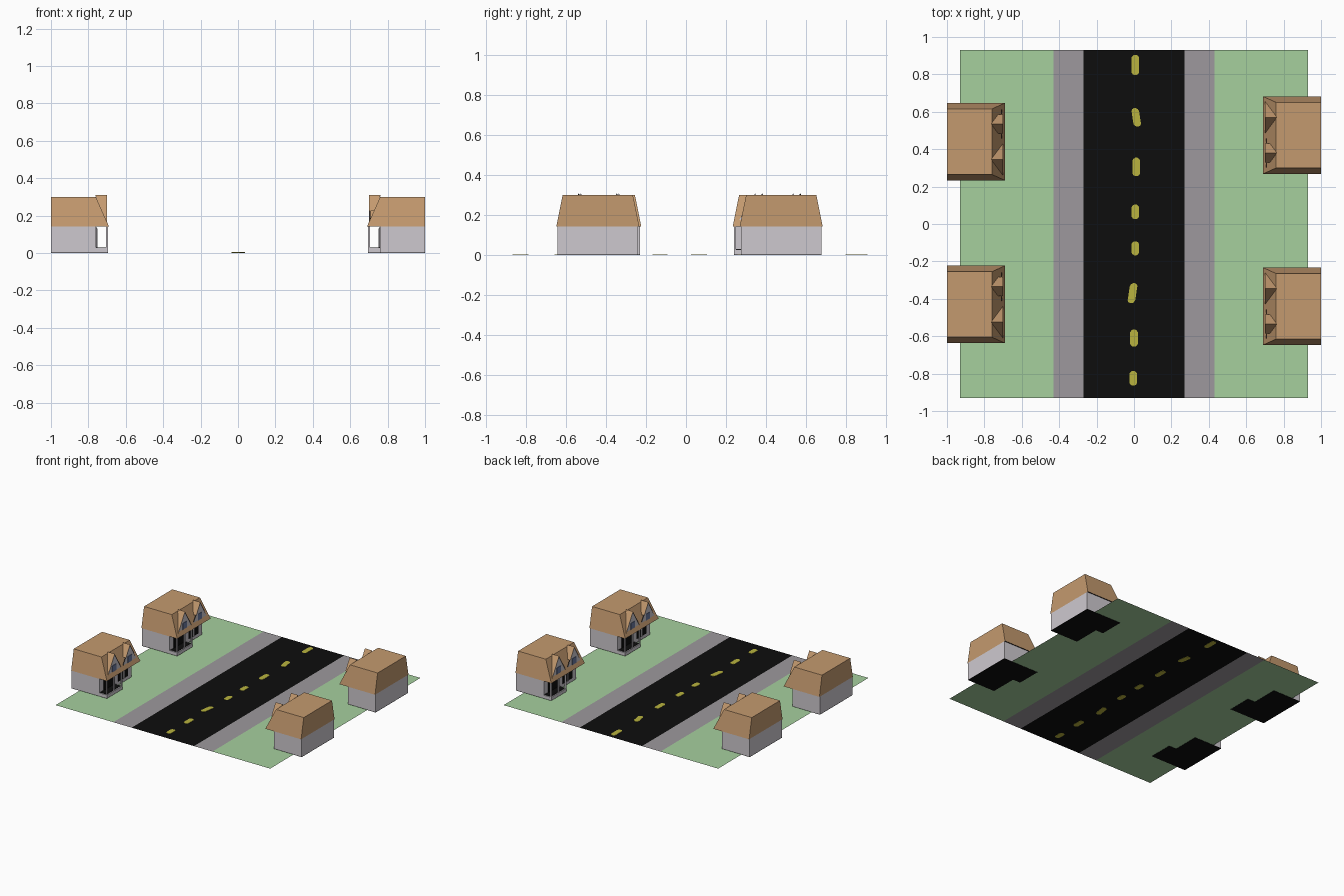
import bpy, math
from mathutils import Matrix

if "Cube" in bpy.data.objects:
    bpy.data.objects.remove(bpy.data.objects["Cube"])


def material(name, rgb):
    m = bpy.data.materials.new(name)
    lin = [((c / 255 + 0.055) / 1.055) ** 2.4 if c > 10 else c / 255 / 12.92 for c in rgb]
    m.diffuse_color = (*lin, 1)
    m.use_nodes = True
    m.node_tree.nodes["Principled BSDF"].inputs["Base Color"].default_value = m.diffuse_color
    return m


GREEN = material("grass green", (166, 208, 158))
PAVE = material("pavement grey", (157, 153, 157))
BLACK = material("black", (13, 13, 13))
YELLOW = material("line yellow", (186, 180, 62))
BROWN = material("roof brown", (196, 154, 111))
WALL = material("wall grey", (206, 201, 207))
BLUE = material("window blue", (108, 122, 160))


def mesh(name, verts, faces, *mats):
    me = bpy.data.meshes.new(name)
    me.from_pydata(verts, [], faces)
    for m in mats:
        me.materials.append(m)
    me.update()
    return me


def place(name, me, matrix=Matrix()):
    ob = bpy.data.objects.new(name, me)
    ob.matrix_world = matrix
    bpy.context.collection.objects.link(ob)
    return ob


HEX = [(3, 2, 1, 0), (4, 5, 6, 7), (0, 1, 5, 4), (1, 2, 6, 5), (2, 3, 7, 6), (3, 0, 4, 7)]


def frustum(name, lo, hi, z0, z1, *mats):
    """Solid between two rectangles (x0, x1, y0, y1)."""
    v = [(x, y, z) for (x0, x1, y0, y1), z in ((lo, z0), (hi, z1))
         for x, y in ((x0, y0), (x1, y0), (x1, y1), (x0, y1))]
    return mesh(name, v, HEX, *mats)


def box(name, x0, x1, y0, y1, z0, z1, *mats):
    r = (x0, x1, y0, y1)
    return frustum(name, r, r, z0, z1, *mats)


# Ground strips
def strip(name, x0, x1, mat):
    z, e = 0.002, 0.93
    place(name, mesh(name, [(x0, -e, z), (x1, -e, z), (x1, e, z), (x0, e, z)], [(0, 1, 2, 3)], mat))


strip("road", -0.27, 0.27, BLACK)
for side, s in (("left", -1), ("right", 1)):
    strip(side + "_sidewalk", *sorted((0.27 * s, 0.43 * s)), PAVE)
    strip(side + "_lawn", *sorted((0.43 * s, 0.93 * s)), GREEN)

# Painted centre line dashes: (x, y, half length, lean)
N = 12
for x, y, h, lean in [(0.007, 0.85, 0.055, 0), (0.012, 0.57, 0.05, 0.15), (0.012, 0.305, 0.05, 0),
                      (0.007, 0.065, 0.04, 0), (0.007, -0.13, 0.038, 0), (-0.008, -0.37, 0.054, -0.15),
                      (0, -0.61, 0.047, 0), (-0.004, -0.825, 0.04, 0)]:
    r, pts = 0.021, []
    for i in range(N):
        a = 2 * math.pi * (i + 0.5) / N
        dy = r * math.sin(a) + math.copysign(h - r, math.sin(a))
        pts.append((x + r * math.cos(a) + lean * -dy, y + dy))
    v = [(px, py, z) for z in (0.0005, 0.004) for px, py in pts]
    f = [tuple(range(N))[::-1], tuple(range(N, 2 * N))]
    f += [(i, (i + 1) % N, N + (i + 1) % N, N + i) for i in range(N)]
    place("road_dash", mesh("road_dash", v, f, YELLOW))

# House parts, modelled facing +x with the porch at the -y end
XB, XF, XP, W = -1.0, -0.76, -0.695, 0.2
parts = [
    box("main_floor", XB, XF, -W, W, 0, 0.003, BLACK),
    box("porch_floor", XF, XP, -W, -0.01, 0, 0.003, BLACK),
    box("walls", XB, XF, -W, W, 0.003, 0.142, WALL),
    box("porch_step", XF, XP, -W, -0.01, 0.003, 0.028, WALL),
    box("porch_deck", XF, XP - 0.008, -W + 0.008, -0.018, 0.028, 0.03, BLACK),
    box("porch_door", XF, XF + 0.004, -0.15, -0.015, 0.03, 0.14, BLACK),
    box("front_window", XF, XF + 0.004, 0.03, 0.15, 0.03, 0.13, BLACK),
    box("window_bar", XF + 0.004, XF + 0.009, 0.085, 0.095, 0.03, 0.13, WALL),
]
for y in (-W, -0.11, -0.02):
    parts.append(box("porch_post", XP - 0.01, XP, y, y + 0.01, 0.028, 0.15, WALL))

# Main roof, dark underneath
roof = frustum("main_roof", (XB, -0.69, -0.207, 0.207), (XB, XF, -0.175, 0.175), 0.142, 0.3, BROWN, BLACK)
for p in roof.polygons:
    p.material_index = 1 if p.normal.z < -0.9 else 0
parts.append(roof)

# Two front gables: roof planes, wall triangle and window
for name, yc, foot in (("porch_gable", -0.095, 0.16), ("small_gable", 0.095, 0.225)):
    top, xg = 0.31, -0.705

    def half(z):
        return 0.095 * (top - z) / (top - 0.15)

    def slope_x(z):
        return -0.69 - 0.07 * (z - 0.142) / 0.158

    xe = min(slope_x(foot), xg) - 0.004
    ye = half(foot)
    v = [(xg + 0.004, yc, top), (XF - 0.003, yc, top),
         (xg + 0.004, yc - ye, foot), (xe, yc - ye, foot),
         (xg + 0.004, yc + ye, foot), (xe, yc + ye, foot)]
    parts.append(mesh(name + "_roof", v, [(0, 1, 3, 2), (1, 0, 4, 5)], BROWN))
    b = half(0.15)
    tri = [(x, yc + dy, z) for x in (xg - 0.004, xg)
           for dy, z in ((-b, 0.15), (b, 0.15), (0, top - 0.002))]
    wall = mesh(name + "_wall", tri,
                [(2, 1, 0), (3, 4, 5), (0, 1, 4, 3), (1, 2, 5, 4), (2, 0, 3, 5)], WALL, BLACK)
    for p in wall.polygons:
        p.material_index = 0 if p.normal.x > 0.9 else 1
    parts.append(wall)
    parts.append(box(name + "_window", xg, xg + 0.003, yc - 0.025, yc + 0.025, 0.175, 0.225, BLUE))

# Four houses; the right-hand pair is turned to face the road
for label, y, turn in (("left_front", -0.43, 0), ("left_back", 0.44, 0),
                       ("right_front", -0.44, math.pi), ("right_back", 0.475, math.pi)):
    m = Matrix.Translation((0, y, 0)) @ Matrix.Rotation(turn, 4, 'Z')
    for me in parts:
        place(label + "_" + me.name.split(".")[0], me, m)
